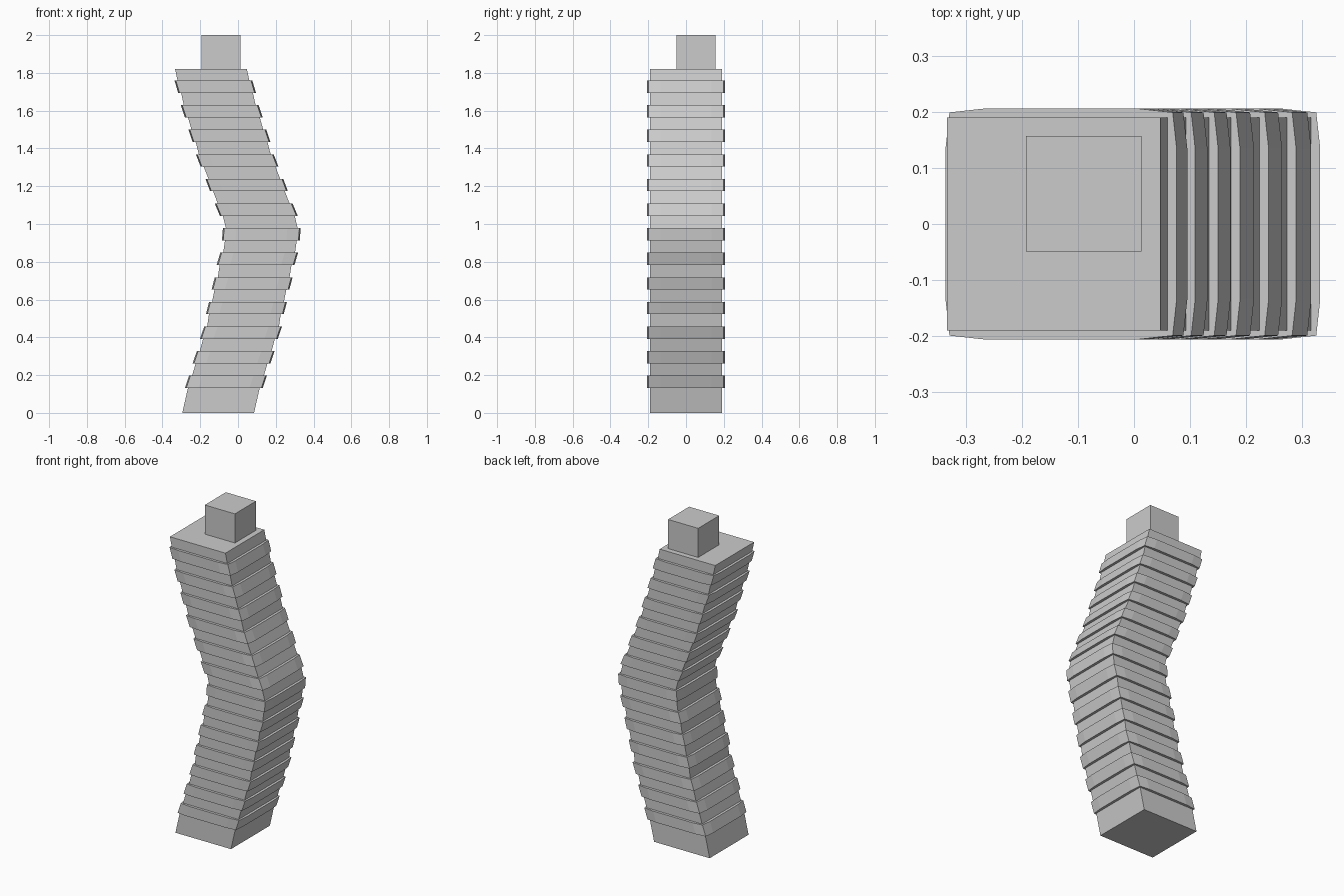
import bpy, bmesh

if "Cube" in bpy.data.objects:
    bpy.data.objects.remove(bpy.data.objects["Cube"])

# centre-line x at the bottom and top of each of the 13 bands
BANDS = [(-.075, -.053), (-.034, -.012), (.005, .027), (.036, .053), (.066, .083),
         (.093, .112), (.121, .126), (.110, .083), (.058, .034), (.008, -.017),
         (-.034, -.056), (-.075, -.097), (-.111, -.130)]
Z0, STEP, HEIGHT = 0.132, 0.1302, 0.065
TOP = 1.82


def loft(name, section, levels):
    """Stack copies of a horizontal section at (x, y, z) levels, capped at both ends."""
    bm = bmesh.new()
    rows = [[bm.verts.new((x + px, y + py, z)) for px, py in section] for x, y, z in levels]
    n = len(section)
    for a, b in zip(rows, rows[1:]):
        for i in range(n):
            j = (i + 1) % n
            bm.faces.new((a[i], a[j], b[j], b[i]))
    bm.faces.new(rows[0][::-1])
    bm.faces.new(rows[-1])
    bmesh.ops.recalc_face_normals(bm, faces=bm.faces)
    mesh = bpy.data.meshes.new(name)
    bm.to_mesh(mesh)
    bm.free()
    obj = bpy.data.objects.new(name, mesh)
    bpy.context.collection.objects.link(obj)
    return obj


def square(h):
    return [(-h, -h), (h, -h), (h, h), (-h, h)]


# band outline: square with slightly bulged sides, built by quarter turns
band_section = []
corner = [(0.206, 0.135), (0.199, 0.199), (0.135, 0.206)]
for _ in range(4):
    band_section += corner
    corner = [(-y, x) for x, y in corner]

# bands, collecting the trunk's bent path on the way
path = [(-.105, 0, 0)]
for i, (lo, hi) in enumerate(BANDS):
    z = Z0 + STEP * i
    levels = [(lo, 0, z), (hi, 0, z + HEIGHT)]
    path += levels
    loft(f"band_{i + 1:02d}", band_section, levels)
path.append((-.143, 0, TOP))

# trunk
loft("bent_trunk", square(0.19), path)

# small block on top
loft("top_block", square(0.103), [(-.09, .054, TOP), (-.09, .054, 2.0)])
